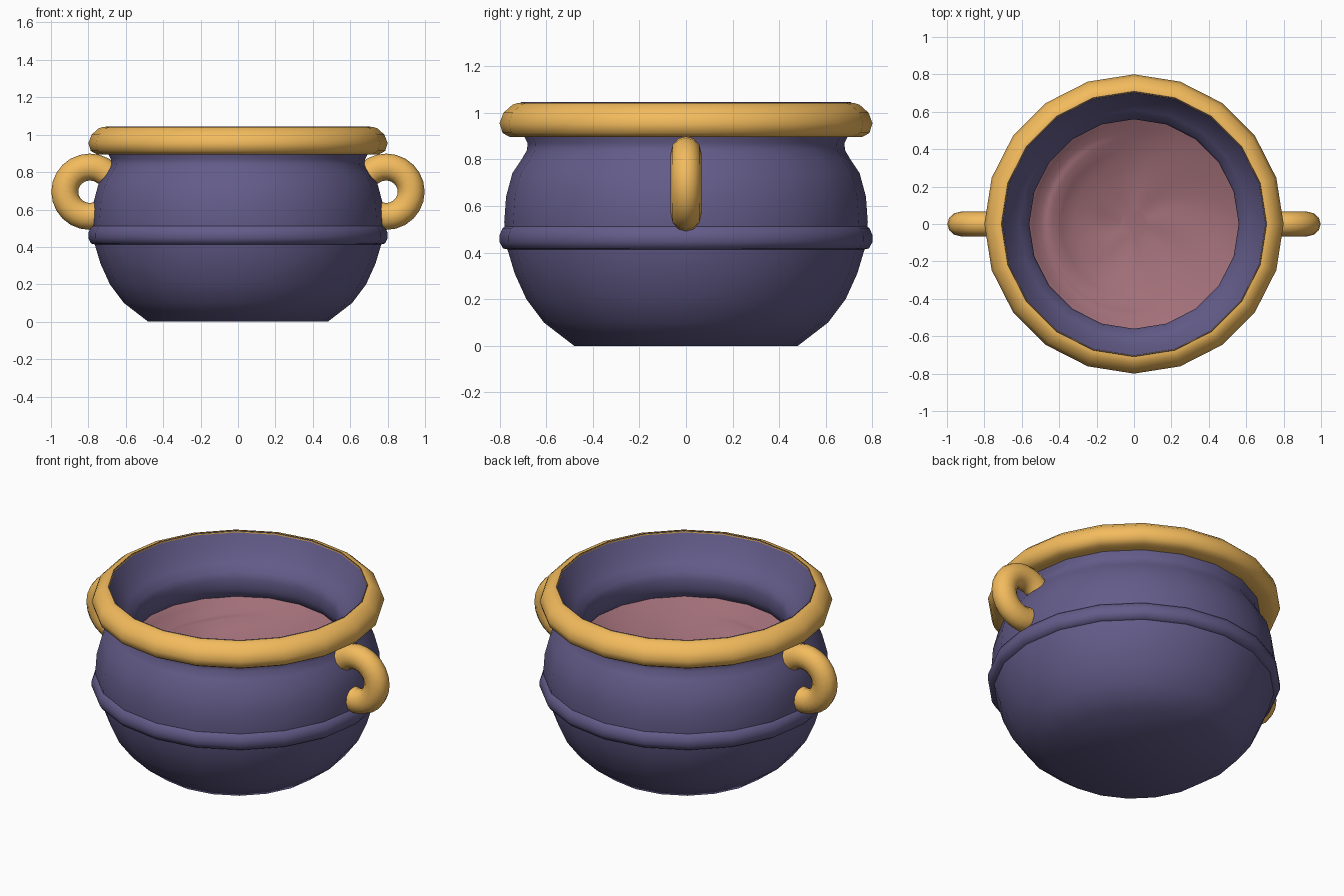
import bpy, bmesh, math

if "Cube" in bpy.data.objects:
    bpy.data.objects.remove(bpy.data.objects["Cube"])

SIDES = 20

def material(name, rgb):
    m = bpy.data.materials.new(name)
    m.diffuse_color = (*rgb, 1)
    m.use_nodes = True
    m.node_tree.nodes["Principled BSDF"].inputs["Base Color"].default_value = m.diffuse_color
    return m

purple = material("purple", (0.125, 0.105, 0.25))
gold = material("gold", (0.90, 0.50, 0.11))
pink = material("pink", (0.36, 0.16, 0.19))

def finish(name, bm, mat, angle=75):
    me = bpy.data.meshes.new(name)
    bm.to_mesh(me)
    bm.free()
    ob = bpy.data.objects.new(name, me)
    bpy.context.collection.objects.link(ob)
    me.materials.append(mat)
    bpy.ops.object.select_all(action='DESELECT')
    ob.select_set(True)
    bpy.context.view_layer.objects.active = ob
    bpy.ops.object.shade_smooth_by_angle(angle=math.radians(angle))
    return ob

def bridge(bm, rings, closed=False):
    n = len(rings[0])
    pairs = list(zip(rings, rings[1:]))
    if closed:
        pairs.append((rings[-1], rings[0]))
    for a, b in pairs:
        for i in range(n):
            j = (i + 1) % n
            bm.faces.new((a[i], a[j], b[j], b[i]))

# spins an (r, z) profile, listed upward along the outside and back down inside
def lathe(name, profile, mat, closed=False, base=False):
    bm = bmesh.new()
    rings = []
    for r, z in profile:
        rings.append([bm.verts.new((r * math.cos(t), r * math.sin(t), z))
                      for t in (2 * math.pi * i / SIDES for i in range(SIDES))])
    bridge(bm, rings, closed)
    if base:
        bm.faces.new(rings[0][::-1])
    return finish(name, bm, mat)

# pot body with its waist, flared mouth and inner neck
lathe("pot_body", [
    (0.48, 0), (0.61, 0.10), (0.685, 0.20), (0.735, 0.31), (0.768, 0.42),
    (0.78, 0.53), (0.772, 0.64), (0.745, 0.74), (0.705, 0.80), (0.682, 0.84),
    (0.68, 0.87), (0.70, 0.91), (0.715, 0.96), (0.717, 1.03), (0.708, 1.045),
    (0.665, 0.96), (0.61, 0.895), (0.57, 0.86), (0.56, 0.82), (0.56, 0.76),
    (0.58, 0.71), (0.63, 0.67)], purple, base=True)

# raised belt around the belly
lathe("belly_band", [(0.76, 0.412), (0.785, 0.418), (0.80, 0.445), (0.80, 0.475),
                     (0.787, 0.505), (0.772, 0.515)], purple)

# gold rim
lathe("rim", [(0.69, 0.895), (0.755, 0.895), (0.787, 0.913), (0.80, 0.955),
              (0.783, 1.00), (0.745, 1.034), (0.72, 1.042), (0.704, 1.042)],
      gold, closed=True)

# swirling brew: a hollow whose floor dips away from the wall on the left
bm = bmesh.new()
N, R = 40, [0.08, 0.16, 0.24, 0.32, 0.39, 0.44, 0.47, 0.50, 0.54, 0.58, 0.62]
rings = []
for r in R:
    ring = []
    for i in range(N):
        t = 2 * math.pi * i / N
        side = max(0.0, math.cos(t - math.radians(195))) ** 0.7
        z = 0.54 + 0.19 * (r / 0.62) ** 2 + 0.004 * math.sin(5 * t + 9 * r)
        if r < 0.53:
            z -= side * 0.035 * (1 - math.exp(-((r - 0.44) / 0.04) ** 2))
        ring.append(bm.verts.new((r * math.cos(t), r * math.sin(t), z)))
    rings.append(ring)
bridge(bm, rings[::-1])
bm.faces.new(rings[0])
finish("brew", bm, pink)

# two handles: bent tubes whose ends sink into the pot
def handle(name, side):
    cx, cz, major_x, major_z, deep, wide = 0.792, 0.695, 0.134, 0.132, 0.072, 0.066
    bm = bmesh.new()
    rings = []
    for deg in range(-120, 136, 15):
        a = math.radians(deg)
        ring = []
        for i in range(12):
            t = 2 * math.pi * i / 12
            d = deep * math.cos(t)
            ring.append(bm.verts.new((side * (cx + (major_x + d) * math.cos(a)),
                                      wide * math.sin(t),
                                      cz + (major_z + d) * math.sin(a))))
        rings.append(ring)
    bridge(bm, rings)
    bm.faces.new(rings[0])
    bm.faces.new(rings[-1])
    bmesh.ops.recalc_face_normals(bm, faces=bm.faces)
    finish(name, bm, gold)

handle("handle_right", 1)
handle("handle_left", -1)
